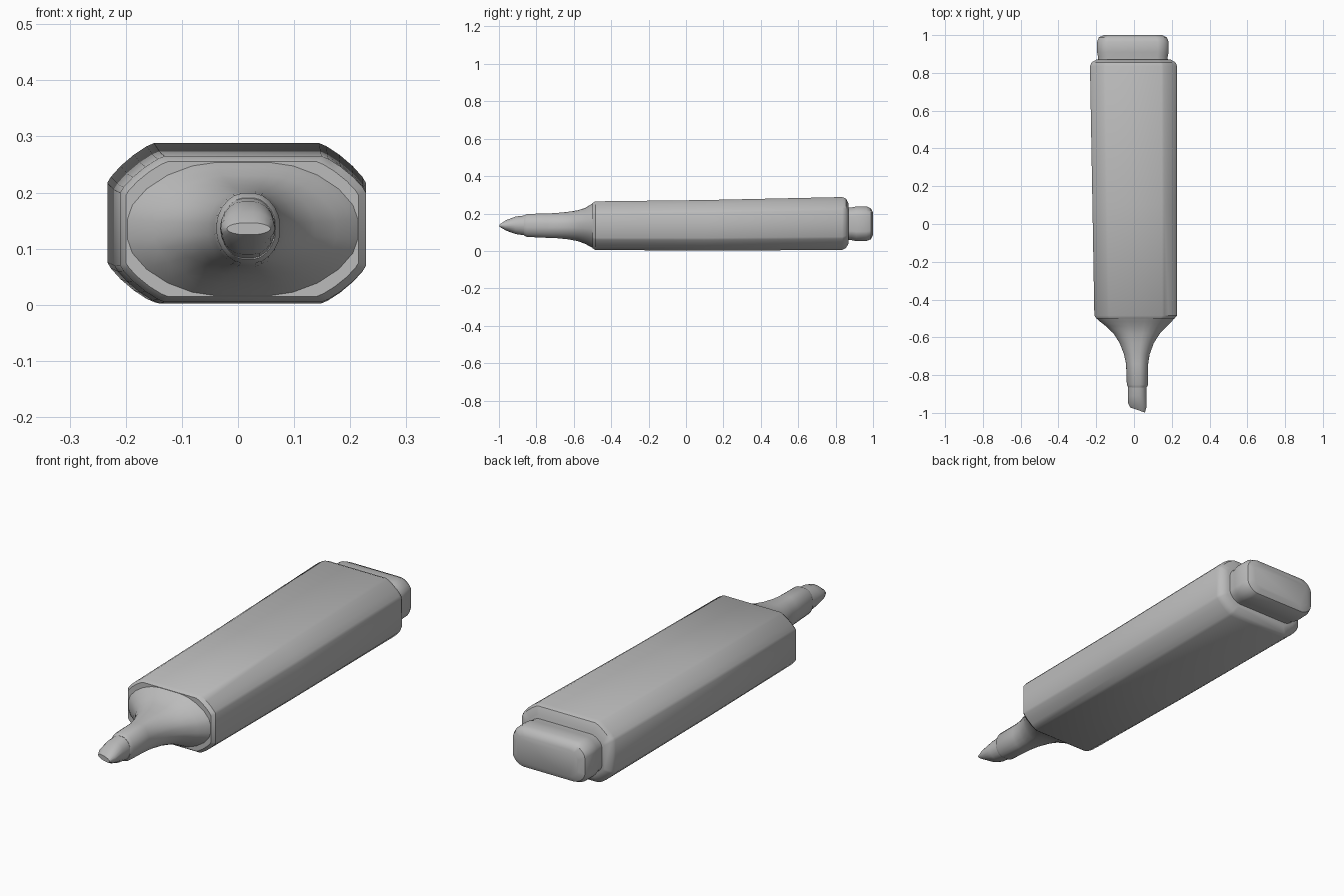
import bpy, bmesh, math

cube = bpy.data.objects.get("Cube")
if cube:
    bpy.data.objects.remove(cube, do_unlink=True)

grey = bpy.data.materials.new("plain grey")
grey.use_nodes = True
color = (0.5, 0.5, 0.5, 1)
grey.diffuse_color = color
grey.node_tree.nodes["Principled BSDF"].inputs["Base Color"].default_value = color

STEPS = 6  # points around each corner


def section(x0, x1, z0, z1, corner, power):
    """Rectangle with soft cut corners; corner = share of each half size."""
    hw, hh = (x1 - x0) / 2, (z1 - z0) / 2
    cx, cz = (x0 + x1) / 2, (z0 + z1) / 2
    points = []
    for quarter in range(4):
        for i in range(STEPS):
            a = math.pi / 2 * (quarter + i / (STEPS - 1))
            mid = math.pi / 2 * (quarter + 0.5)
            c, s = math.cos(a), math.sin(a)
            sx, sz = math.copysign(1, math.cos(mid)), math.copysign(1, math.sin(mid))
            px = 1 - corner[0] + corner[0] * abs(c) ** (2 / power)
            pz = 1 - corner[1] + corner[1] * abs(s) ** (2 / power)
            points.append((cx + sx * hw * px, cz + sz * hh * pz))
    return points


def loft(name, rings, corner, power, slant=0):
    """Skin through rings of (y, x0, x1, z0, z1); slant skews the front ring."""
    bm = bmesh.new()
    loops = []
    for n, (y, *box) in enumerate(rings):
        skew = slant if n == 0 else slant * 0.6 if n == 1 else 0
        loops.append([bm.verts.new((x, y - skew * x, z))
                      for x, z in section(*box, corner, power)])
    for a, b in zip(loops, loops[1:]):
        for i in range(len(a)):
            j = (i + 1) % len(a)
            bm.faces.new((a[i], a[j], b[j], b[i]))
    bm.faces.new(loops[0])
    bm.faces.new(loops[-1])
    bmesh.ops.remove_doubles(bm, verts=bm.verts, dist=0.0002)
    bmesh.ops.recalc_face_normals(bm, faces=bm.faces)
    mesh = bpy.data.meshes.new(name)
    bm.to_mesh(mesh)
    bm.free()
    mesh.materials.append(grey)
    obj = bpy.data.objects.new(name, mesh)
    bpy.context.collection.objects.link(obj)
    bpy.ops.object.select_all(action="DESELECT")
    obj.select_set(True)
    bpy.context.view_layer.objects.active = obj
    bpy.ops.object.shade_smooth_by_angle(angle=math.radians(40))
    return obj


# Barrel, slightly deeper toward the back, with a rounded rear shoulder
loft("barrel", [
    (-0.50, -0.20, 0.215, 0.015, 0.255),
    (-0.485, -0.21, 0.228, 0.005, 0.265),
    (0.10, -0.22, 0.228, 0.002, 0.272),
    (0.835, -0.233, 0.228, 0.005, 0.288),
    (0.855, -0.225, 0.22, 0.015, 0.28),
    (0.87, -0.20, 0.195, 0.04, 0.25),
], (0.36, 0.5), 1.25)

# Concave shoulder that narrows into the round nozzle
flare = [(-0.85, -0.038, 0.075, 0.075, 0.198),
         (-0.74, -0.042, 0.075, 0.07, 0.2),
         (-0.69, -0.053, 0.083, 0.068, 0.203),
         (-0.63, -0.076, 0.105, 0.062, 0.209),
         (-0.58, -0.108, 0.137, 0.053, 0.217),
         (-0.54, -0.15, 0.175, 0.038, 0.23)]
loft("nozzle", [(-0.865, -0.03, 0.067, 0.082, 0.19)] + flare
     + [(-0.515, -0.182, 0.2, 0.025, 0.245),
        (-0.495, -0.202, 0.218, 0.014, 0.256)], (0.75, 0.85), 1.7)

# Slanted chisel tip
loft("writing_tip", [
    (-0.978, -0.02, 0.058, 0.125, 0.146),
    (-0.955, -0.031, 0.066, 0.108, 0.165),
    (-0.91, -0.032, 0.067, 0.09, 0.184),
    (-0.84, -0.032, 0.067, 0.08, 0.192),
], (0.8, 1), 1.9, slant=0.35)

# Rear plug with a rounded end
loft("end_plug", [
    (0.85, -0.19, 0.18, 0.058, 0.232),
    (0.885, -0.19, 0.178, 0.058, 0.232),
    (0.91, -0.196, 0.184, 0.052, 0.238),
    (0.965, -0.195, 0.183, 0.053, 0.238),
    (0.988, -0.186, 0.174, 0.062, 0.228),
    (1.0, -0.16, 0.15, 0.085, 0.205),
], (0.3, 0.55), 1.7)
